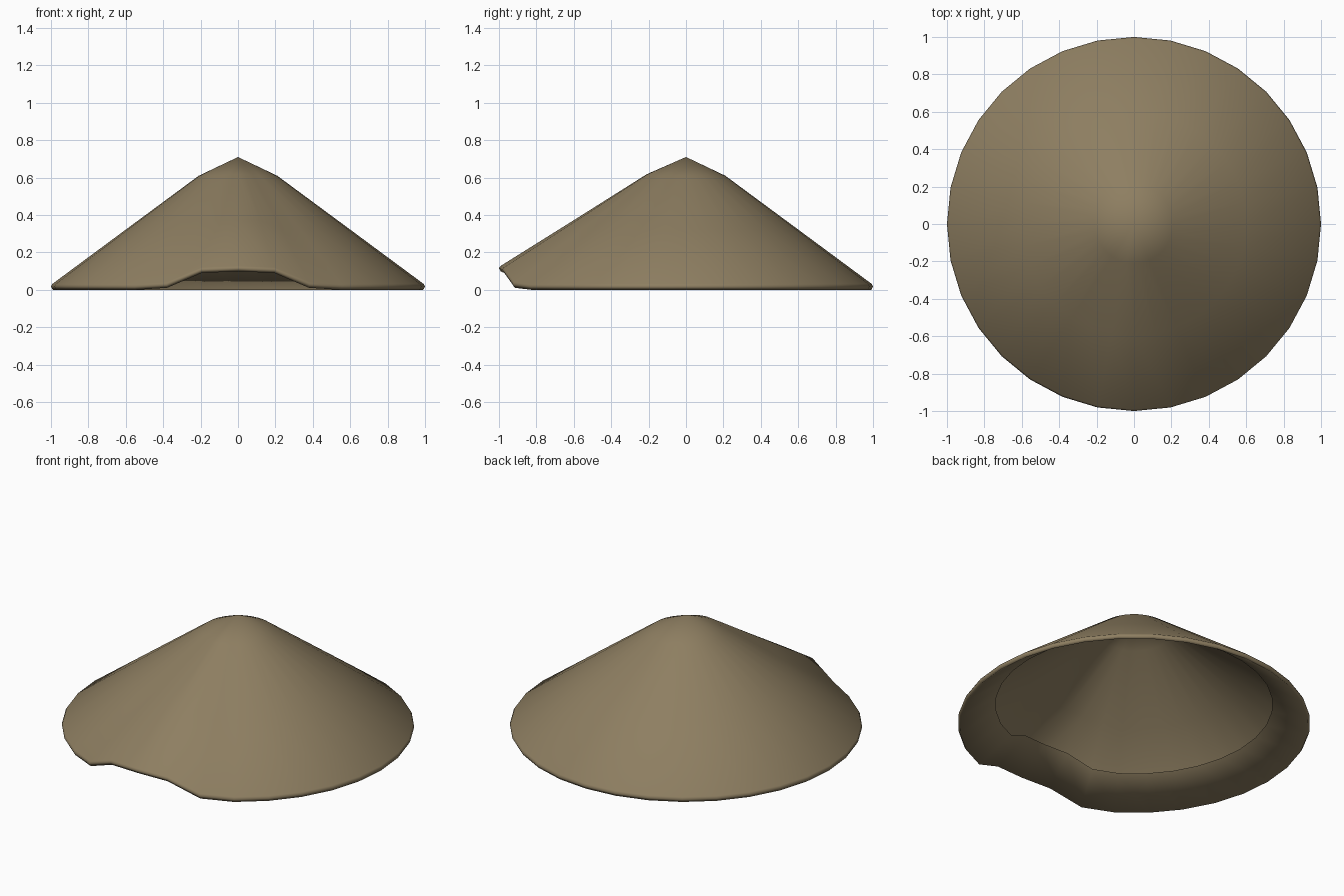
import bpy, bmesh, math

if "Cube" in bpy.data.objects:
    bpy.data.objects.remove(bpy.data.objects["Cube"])

SIDES = 32

straw = bpy.data.materials.new("straw_brown")
straw.diffuse_color = (0.27, 0.21, 0.12, 1)
straw.use_nodes = True
straw.node_tree.nodes["Principled BSDF"].inputs["Base Color"].default_value = straw.diffuse_color


def front_lift(x, y):
    """Height of the raised front brim: flat in the middle, easing to nothing."""
    if y > 0:
        return 0.0
    t = min(max((abs(x) - 0.14) / 0.31, 0.0), 1.0)
    return 0.5 + 0.5 * math.cos(math.pi * t)


# Profile from top ring, out to the rim, then folded back under as an open lip:
# radius, height, lift at the front
profile = [
    (0.21, 0.61, 0.008),
    (0.60, 0.322, 0.05),
    (0.992, 0.032, 0.095),
    (1.00, 0.018, 0.098),
    (0.99, 0.000, 0.098),
    (0.786, 0.14, 0.085),
]

# Cone with folded brim
bm = bmesh.new()
rings = []
for r, z, lift in profile:
    ring = []
    for i in range(SIDES):
        a = 2 * math.pi * i / SIDES
        c, s = math.cos(a), math.sin(a)
        ring.append(bm.verts.new((r * c, r * s, z + lift * front_lift(c, s))))
    rings.append(ring)

apex = bm.verts.new((0, 0, 0.71))
for i in range(SIDES):
    j = (i + 1) % SIDES
    bm.faces.new((apex, rings[0][i], rings[0][j]))
    for upper, lower in zip(rings, rings[1:]):
        bm.faces.new((upper[i], lower[i], lower[j], upper[j]))
for f in bm.faces:
    f.smooth = True

mesh = bpy.data.meshes.new("cone_hat")
bm.to_mesh(mesh)
bm.free()
mesh.materials.append(straw)
hat = bpy.data.objects.new("cone_hat", mesh)
bpy.context.collection.objects.link(hat)
